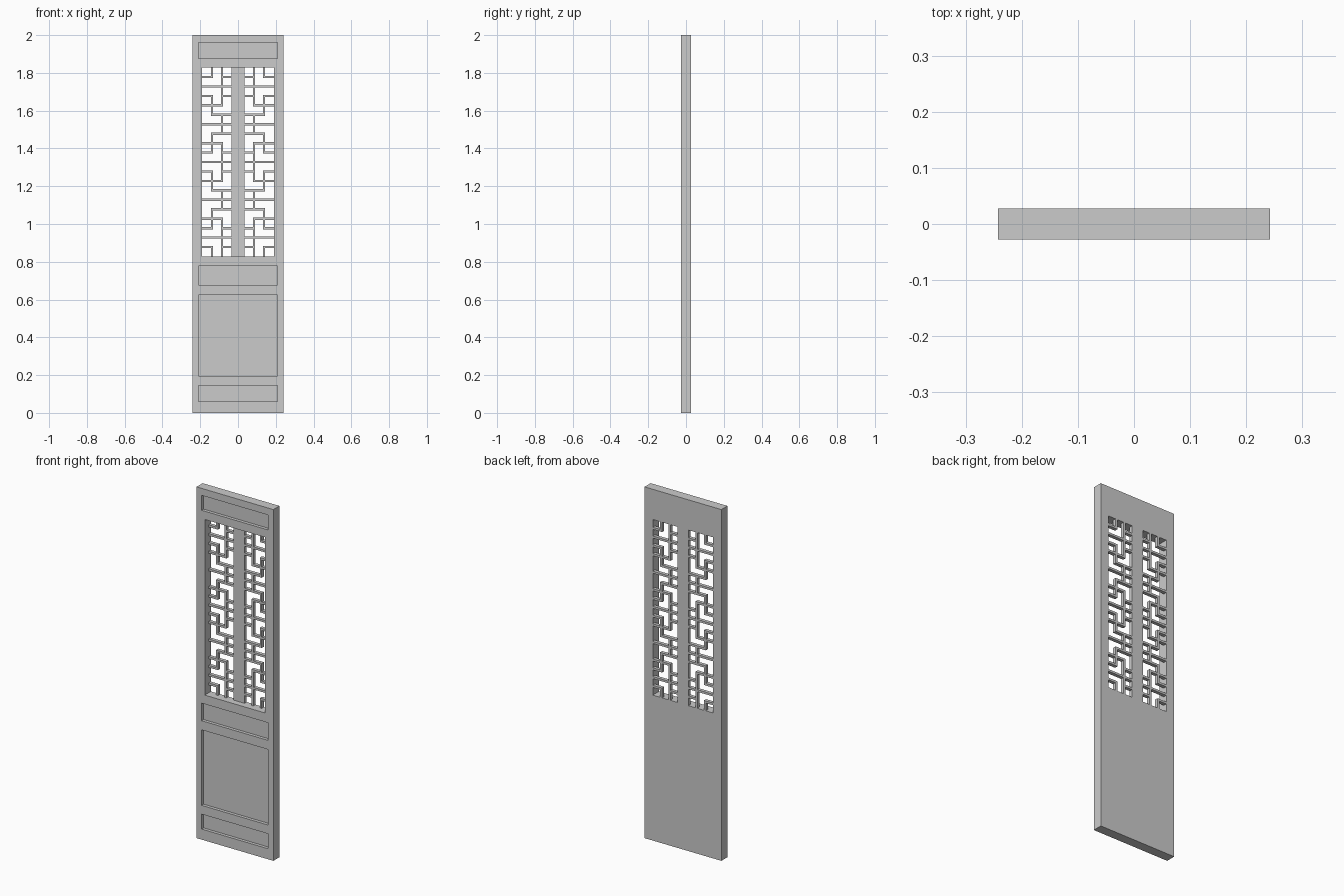
import bpy, bmesh
from mathutils import Matrix, Vector

if "Cube" in bpy.data.objects:
    bpy.data.objects.remove(bpy.data.objects["Cube"])

W, D = 0.242, 0.0275          # half width, half depth
Z0, ROW = 0.828, 0.05         # lattice bottom and row pitch
COLS = [0.19, 0.138, 0.085, 0.035]   # from outer edge to centre stile
BAR = 0.006                   # half thickness of a lattice bar


def boxes(name, items):
    """One mesh made of boxes given as (x0, x1, y0, y1, z0, z1)."""
    bm = bmesh.new()
    for x0, x1, y0, y1, z0, z1 in items:
        m = Matrix.Translation(Vector(((x0 + x1) / 2, (y0 + y1) / 2, (z0 + z1) / 2)))
        m = m @ Matrix.Diagonal((x1 - x0, y1 - y0, z1 - z0, 1))
        bmesh.ops.create_cube(bm, size=1, matrix=m)
    me = bpy.data.meshes.new(name)
    bm.to_mesh(me)
    bm.free()
    ob = bpy.data.objects.new(name, me)
    bpy.context.collection.objects.link(ob)
    return ob


# Door slab with four sunk panels and one lattice window
door = boxes("door_slab", [(-W, W, -D, D, 0, 2)])
sunk = [(-0.21, 0.208, -0.1, -D + 0.018, a, b)
        for a, b in [(0.06, 0.145), (0.195, 0.625), (0.677, 0.777), (1.875, 1.96)]]
window = (-0.19, 0.19, -0.1, 0.1, Z0, Z0 + 20 * ROW)
cutter = boxes("cutter", sunk + [window])
cutter.hide_render = True
mod = door.modifiers.new("cut", "BOOLEAN")
mod.operation = "DIFFERENCE"
mod.solver = "EXACT"
mod.object = cutter
bpy.context.view_layer.objects.active = door
bpy.ops.object.modifier_apply(modifier="cut")
bpy.data.objects.remove(cutter)

# Centre stile, flush with the back
YF = 0.008
boxes("centre_stile", [(-0.035, 0.035, YF, D, Z0, Z0 + 20 * ROW)])

# Stepped lattice: pattern repeats every 8 rows around rows 2, 10 and 18
horizontal, vertical = set(), set()
for c in (2, 10, 18):
    horizontal |= {(c, 0, 3), (c + 4, 0, 3)}
    for s in (-1, 1):
        horizontal |= {(c + s, 0, 1), (c + s, 2, 3), (c + 2 * s, 0, 2), (c + 3 * s, 1, 3)}
        vertical.add((1, *sorted((c + s, c + 3 * s))))
    vertical |= {(2, c - 2, c + 2), (2, c + 3, c + 5)}

bars = []
for side in (-1, 1):
    for r, a, b in sorted(horizontal):
        if 0 < r < 20:
            xs = sorted((side * COLS[a], side * COLS[b]))
            e = [BAR if abs(x) in COLS[1:3] else 0 for x in xs]
            z = Z0 + r * ROW
            bars.append((xs[0] - e[0], xs[1] + e[1], YF, D, z - BAR, z + BAR))
    for c, a, b in sorted(vertical):
        a, b = max(a, 0), min(b, 20)
        if a < b:
            x = side * COLS[c]
            bars.append((x - BAR, x + BAR, YF, D, Z0 + a * ROW, Z0 + b * ROW))
boxes("window_lattice", bars)
